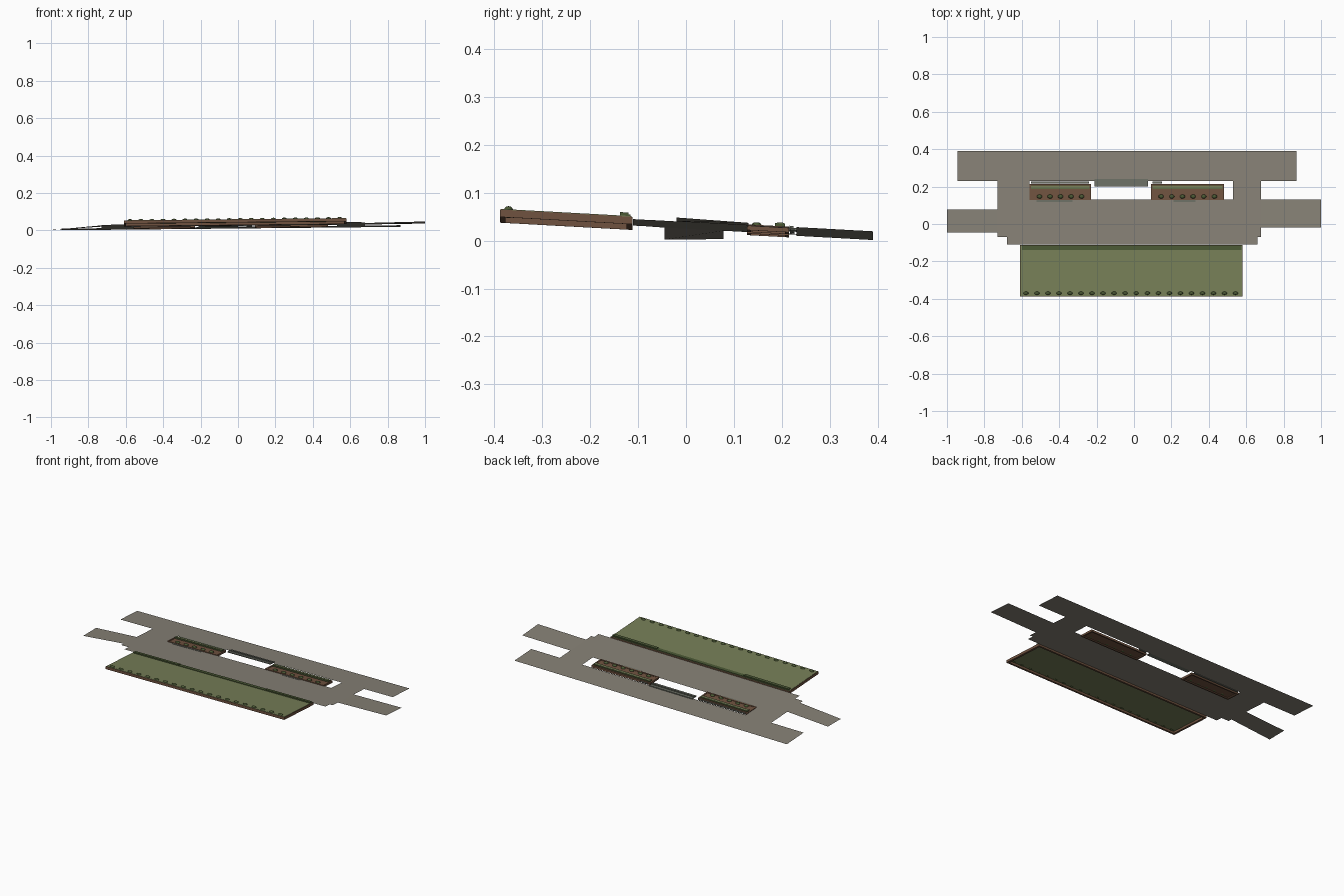
import bpy, bmesh
from mathutils import Matrix, Vector

cube = bpy.data.objects.get("Cube")
if cube:
    bpy.data.objects.remove(cube, do_unlink=True)


def material(name, r, g, b):
    m = bpy.data.materials.new(name)
    m.use_nodes = True
    m.diffuse_color = (r, g, b, 1)
    m.node_tree.nodes["Principled BSDF"].inputs["Base Color"].default_value = (r, g, b, 1)
    return m


GREY = material("warm grey", 0.24, 0.22, 0.18)
GREEN = material("olive green", 0.18, 0.21, 0.095)
DARK = material("dark green", 0.07, 0.10, 0.035)
BROWN = material("rust brown", 0.16, 0.085, 0.05)
STEEL = material("bar grey", 0.15, 0.16, 0.13)


def tilt(x, y, h=0.0):
    """Place a point at height h over the gently sloping ground plane."""
    return Vector((x, y, 0.032 + 0.01 * x - 0.055 * y + h))


def finish(name, bm, mat):
    me = bpy.data.meshes.new(name)
    bm.to_mesh(me)
    bm.free()
    me.materials.append(mat)
    ob = bpy.data.objects.new(name, me)
    bpy.context.collection.objects.link(ob)
    return ob


def boxes(name, mat, *dims):
    """Sloping boxes, each given as x0, x1, y0, y1, h0, h1."""
    bm = bmesh.new()
    for x0, x1, y0, y1, h0, h1 in dims:
        for v in bmesh.ops.create_cube(bm, size=1)["verts"]:
            v.co = tilt(x1 if v.co.x > 0 else x0, y1 if v.co.y > 0 else y0,
                        h1 if v.co.z > 0 else h0)
    return finish(name, bm, mat)


def frame(name, x0, x1, y0, y1, h0, h1, t):
    """Open rectangular rim of wall thickness t."""
    return boxes(name, BROWN,
                 (x0, x1, y0, y0 + t, h0, h1), (x0, x1, y1 - t, y1, h0, h1),
                 (x0, x0 + t, y0 + t, y1 - t, h0, h1), (x1 - t, x1, y0 + t, y1 - t, h0, h1))


def studs(name, x0, x1, y, h, n, size):
    bm = bmesh.new()
    for i in range(n):
        x = x0 + (x1 - x0) * i / (n - 1)
        bmesh.ops.create_uvsphere(bm, u_segments=10, v_segments=6, radius=1,
                                  matrix=Matrix.Translation(tilt(x, y, h)) @ Matrix.Diagonal((*size, 1)))
    ob = finish(name, bm, DARK)
    ob.data.shade_smooth()


# Thin ground sheet with a long opening, made of adjoining strips
sheet = bmesh.new()
for x0, x1, y0, y1 in [
    (-0.945, 0.87, 0.23, 0.39),
    (-0.73, -0.56, 0.13, 0.23), (0.53, 0.68, 0.13, 0.23),
    (-0.73, 0.68, -0.07, 0.13), (-0.68, 0.66, -0.11, -0.07),
]:
    sheet.faces.new([sheet.verts.new(tilt(x, y))
                     for x, y in ((x0, y0), (x1, y0), (x1, y1), (x0, y1))])
finish("ground_sheet", sheet, GREY)

# Side arms bending away from the sheet
for name, xi, xo, y0, y1, z0, z1 in [
    ("right_arm", -0.73, -1.0, -0.045, 0.078, 0.002, 0.003),
    ("left_arm", 0.68, 1.0, -0.02, 0.13, 0.048, 0.037),
]:
    bm = bmesh.new()
    pts = [tilt(xi, y0), Vector((xo, y0, z0)), Vector((xo, y1, z1)), tilt(xi, y1)]
    if xo < 0:
        pts.reverse()
    bm.faces.new([bm.verts.new(p) for p in pts])
    finish(name, bm, GREY)

# Large front panel: hollow brown frame with green deck
frame("front_panel_frame", -0.61, 0.58, -0.388, -0.112, -0.010, 0.0055, 0.012)
boxes("front_panel_deck", GREEN, (-0.608, 0.578, -0.386, -0.114, 0.003, 0.007))
boxes("front_panel_strip", DARK, (-0.60, 0.575, -0.138, -0.116, 0.007, 0.010),
      (-0.60, -0.30, -0.138, -0.120, 0.010, 0.014),
      (0.28, 0.575, -0.138, -0.120, 0.010, 0.014))
studs("front_panel_studs", -0.578, 0.543, -0.37, 0.007, 20, (0.014, 0.009, 0.007))

# Two small panels inside the opening
for side, x0, x1, n in (("right", -0.56, -0.23, 5), ("left", 0.09, 0.48, 6)):
    frame(side + "_small_frame", x0, x1, 0.127, 0.215, -0.008, 0.004, 0.009)
    boxes(side + "_small_deck", BROWN, (x0 + 0.009, x1 - 0.009, 0.136, 0.206, -0.002, 0.002))
    boxes(side + "_small_strip", DARK, (x0 + 0.008, x1 - 0.008, 0.186, 0.206, 0.002, 0.010))
    boxes(side + "_small_cap", GREEN, (x0 + 0.008, x1 - 0.008, 0.190, 0.204, 0.010, 0.0115))
    studs(side + "_small_studs", x0 + 0.055, x1 - 0.05, 0.147, 0.003, n, (0.014, 0.011, 0.007))

# Slim bar joining the small panels, and thin packers by the opening
boxes("middle_bar", STEEL, (-0.21, 0.075, 0.200, 0.24, 0.001, 0.006),
      (-0.21, 0.075, 0.216, 0.224, 0.006, 0.010))
boxes("packers", STEEL, (-0.52, -0.33, 0.117, 0.127, 0.0, 0.002),
      (0.21, 0.33, 0.117, 0.127, 0.0, 0.002),
      (-0.55, -0.24, 0.217, 0.226, 0.0, 0.003), (0.10, 0.15, 0.217, 0.226, 0.0, 0.003))
